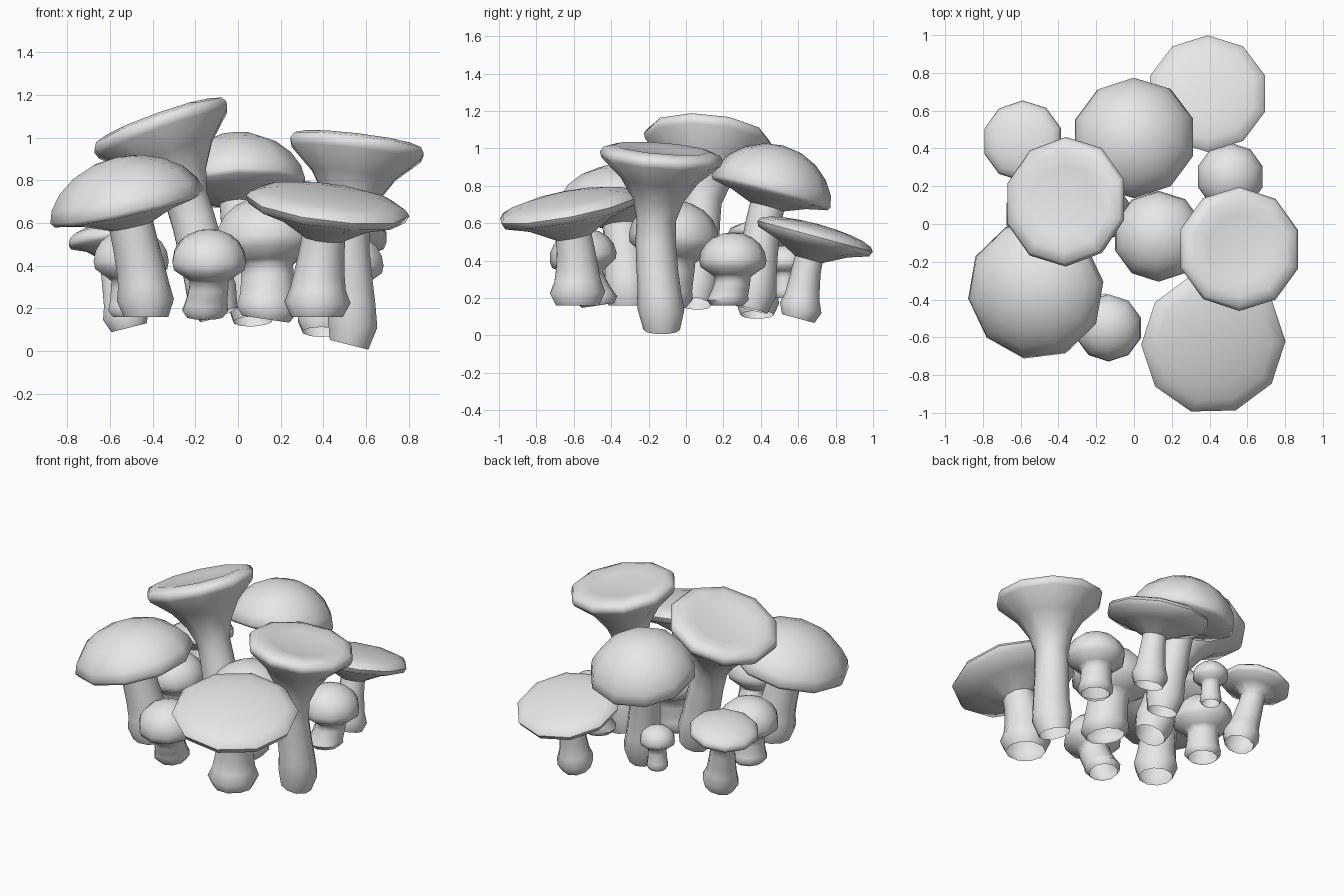
import bpy, bmesh, math
from mathutils import Vector

cube = bpy.data.objects.get("Cube")
if cube:
    bpy.data.objects.remove(cube, do_unlink=True)

grey = bpy.data.materials.new("plain grey")
grey.use_nodes = True
grey.diffuse_color = (0.8, 0.8, 0.8, 1)
grey.node_tree.nodes["Principled BSDF"].inputs["Base Color"].default_value = grey.diffuse_color

SIDES = 10
parts = []


def domed_profile(height, gills, flank=1.0):
    """Rounded cap as (radius, height) pairs, from the gills up to the crown."""
    profile = [(0.62, -gills), (0.96, -0.45 * gills)]
    steps = 5
    for i in range(steps + 1):
        angle = math.pi / 2 * i / steps
        profile.append((math.cos(angle), height * math.sin(angle) ** flank))
    return profile


def funnel_profile(depth):
    """Flared trumpet with a rolled lip and a shallow dish on top."""
    flare = [(0.35 + 0.62 * t * t, -depth + (depth - 0.16) * t) for t in (1 / 3, 2 / 3, 1)]
    lip = [(1, -0.07), (0.95, 0.01), (0.78, 0.06)]
    dish = [(0.55, 0.02), (0, 0)]
    return flare + lip + dish


def stem_profile(foot, neck):
    """Stem as (position along stem, radius): tucked foot, bulge, slim neck."""
    bulge = [(0, foot * 0.78), (0.18, foot)]
    shaft = [(t, neck + (foot - neck) * (1 - t) ** 1.5) for t in (0.35, 0.55, 0.8)]
    return bulge + shaft + [(1, neck)]


def add_ring(bm, centre, normal, radius, turn):
    """Ring of vertices facing along normal."""
    u = (Vector((1, 0, 0)) - normal * normal.x).normalized()
    v = normal.cross(u)
    angles = [math.tau * i / SIDES + math.radians(turn) for i in range(SIDES)]
    return [bm.verts.new(centre + (u * math.cos(a) + v * math.sin(a)) * radius) for a in angles]


def mushroom(name, profile, neck_drop, slimness, centre, radius, stem,
             tilt=(0, 0), shift=(0, 0), ground=0.16, lean=None, turn=18):
    """Loft an open stem along a bent path into a tilted cap."""
    cap = Vector(centre)
    base = Vector((cap.x + shift[0], cap.y + shift[1], ground))
    up = Vector((*tilt, 1)).normalized()
    root = Vector((*(lean or tilt), 1)).normalized()
    top = cap - up * neck_drop * radius
    reach = (top - base).length * 0.35
    low_handle, high_handle = base + root * reach, top - up * reach

    bm = bmesh.new()
    rings = []
    for t, width in stem_profile(stem, stem * slimness):
        s = 1 - t
        point = base * s**3 + 3 * s * t * (low_handle * s + high_handle * t) + top * t**3
        rings.append(add_ring(bm, point, root.lerp(up, t).normalized(), width, turn))
    for width, z in profile[:-1]:
        rings.append(add_ring(bm, cap + up * z * radius, up, width * radius, turn))

    # Skin the rings and close the crown with a fan
    crown = bm.verts.new(cap + up * profile[-1][1] * radius)
    for i in range(SIDES):
        j = (i + 1) % SIDES
        for low, high in zip(rings, rings[1:]):
            bm.faces.new((low[i], low[j], high[j], high[i]))
        bm.faces.new((rings[-1][i], rings[-1][j], crown))

    mesh = bpy.data.meshes.new(name)
    bm.to_mesh(mesh)
    bm.free()
    mesh.materials.append(grey)
    obj = bpy.data.objects.new(name, mesh)
    bpy.context.collection.objects.link(obj)
    parts.append(obj)


def funnel(name, **shape):
    mushroom(name, funnel_profile(1.1), 1.1, 0.85, **shape)


def flat(name, height=0.21, **shape):
    mushroom(name, domed_profile(height, 0.2), 0.4, 0.66, **shape)


def dome(name, height, **shape):
    mushroom(name, domed_profile(height, 0.13, flank=1.2), 0.26, 0.78, **shape)


def button(name, centre, radius, **shape):
    mushroom(name, domed_profile(0.84, 0.42), 0.5, 0.85, centre, radius, radius * 0.62, **shape)


# Funnel mushrooms
funnel("tall_funnel_mushroom", centre=(-0.37, 0.12, 1.07), radius=0.345, stem=0.125,
       tilt=(-0.36, 0.1), shift=(0.28, -0.08), ground=0.17)
funnel("left_funnel_mushroom", centre=(0.56, -0.13, 0.98), radius=0.33, stem=0.125,
       tilt=(0.12, 0.08), shift=(-0.04, 0), ground=0.03, lean=(0.25, 0))

# Flat capped mushrooms
flat("front_flat_mushroom", centre=(0.42, -0.63, 0.68), radius=0.385, stem=0.155,
     tilt=(0.13, -0.19), shift=(-0.05, 0.05), lean=(0, 0), turn=0)
flat("back_flat_mushroom", centre=(0.39, 0.69, 0.53), radius=0.32, stem=0.115,
     tilt=(0, 0.27), shift=(0, -0.09), ground=0.09)
flat("right_flat_mushroom", height=0.34, centre=(-0.59, 0.44, 0.53), radius=0.215, stem=0.115,
     tilt=(-0.15, 0.1), shift=(0.08, -0.06), ground=0.11, lean=(-0.25, 0))

# Wide domed mushrooms
dome("right_dome_mushroom", height=0.63, centre=(-0.52, -0.35, 0.68), radius=0.37, stem=0.135,
     tilt=(-0.22, -0.08), shift=(0.09, 0.04), lean=(0, 0), turn=8)
dome("back_dome_mushroom", height=0.77, centre=(0, 0.455, 0.77), radius=0.33, stem=0.12,
     tilt=(-0.05, 0.27), shift=(0.07, -0.11), ground=0.14)

# Small button mushrooms
button("middle_button_mushroom", (0.13, -0.065, 0.52), 0.242, tilt=(-0.05, 0.1),
       shift=(0, -0.05), ground=0.15, lean=(0.15, 0))
button("front_button_mushroom", (-0.135, -0.55, 0.42), 0.18, tilt=(0, -0.15), shift=(-0.02, 0.08))
button("left_button_mushroom", (0.51, 0.25, 0.4), 0.18, shift=(-0.02, -0.03))
button("hidden_button_mushroom", (-0.5, 0.05, 0.42), 0.185)
button("tiny_button_mushroom", (-0.16, 0.53, 0.39), 0.11, ground=0.2)

# Smooth sides with crisp rims
bpy.ops.object.select_all(action="DESELECT")
for obj in parts:
    obj.select_set(True)
bpy.context.view_layer.objects.active = parts[0]
bpy.ops.object.shade_smooth_by_angle(angle=math.radians(55))
